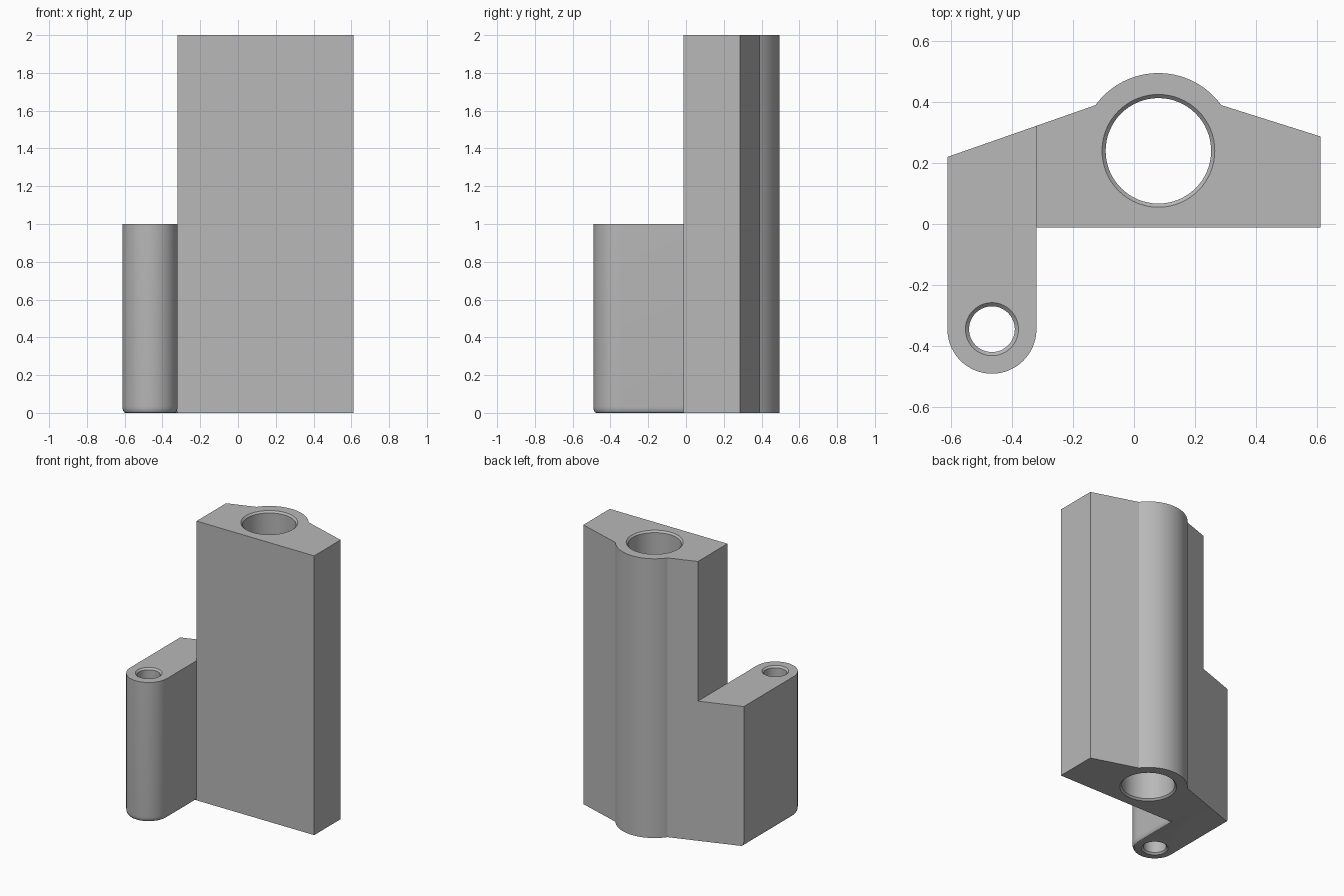
import bpy, bmesh
from math import cos, sin, radians, pi

if "Cube" in bpy.data.objects:
    bpy.data.objects.remove(bpy.data.objects["Cube"], do_unlink=True)

grey = bpy.data.materials.new("plain grey")
grey.use_nodes = True
grey.diffuse_color = (0.48, 0.48, 0.48, 1)
grey.node_tree.nodes["Principled BSDF"].inputs["Base Color"].default_value = grey.diffuse_color


def arc(cx, cy, r, start, end, steps):
    angles = [radians(start + (end - start) * i / steps) for i in range(steps + 1)]
    return [(cx + r * cos(a), cy + r * sin(a)) for a in angles]


def loft(name, layers):
    """Closed solid through a stack of (z, outline) layers."""
    bm = bmesh.new()
    rings = [[bm.verts.new((x, y, z)) for x, y in pts] for z, pts in layers]
    for low, high in zip(rings, rings[1:]):
        for i in range(len(low)):
            j = (i + 1) % len(low)
            bm.faces.new((low[i], low[j], high[j], high[i]))
    bm.faces.new(rings[0][::-1])
    bm.faces.new(rings[-1])
    bmesh.ops.recalc_face_normals(bm, faces=bm.faces[:])
    mesh = bpy.data.meshes.new(name)
    bm.to_mesh(mesh)
    bm.free()
    mesh.materials.append(grey)
    obj = bpy.data.objects.new(name, mesh)
    bpy.context.collection.objects.link(obj)
    return obj


def hole_cutter(name, cx, cy, r, height, flare):
    """Through hole that flares out at both mouths."""
    def circle(radius):
        return arc(cx, cy, radius, 0, 360, 64)[:-1]
    wide, over = r + flare, 0.05
    return loft(name, [(-over, circle(wide)), (0, circle(wide)), (flare, circle(r)),
                       (height - flare, circle(r)), (height, circle(wide)),
                       (height + over, circle(wide))])


LEFT, STEP, RIGHT, FRONT = -0.612, -0.32, 0.612, -0.012
BOSS, PIN = (0.08, 0.24), (-0.466, -0.345)

# Tall block with a rounded boss on its back
outline = [(STEP, FRONT), (RIGHT, FRONT), (RIGHT, 0.287)]
outline += arc(*BOSS, 0.255, 36, 144, 40) + [(STEP, 0.322)]
body = loft("bracket_body", [(0, outline), (2, outline)])


# Short arm with a round end and an eased lower edge
def arm_outline(inset):
    tip = arc(*PIN, 0.146 - inset, 180, 360, 40)
    return [(LEFT + inset, 0.22 + inset * 0.35)] + tip + [
        (STEP - inset, FRONT), (STEP + 0.05, FRONT + 0.03), (STEP + 0.05, 0.3), (STEP, 0.322)]


ease = [(0.034 * (1 - sin(a)), 0.016 * (1 - cos(a)))
        for a in [pi / 2 * i / 4 for i in range(5)]]
layers = [(z, arm_outline(inset)) for z, inset in reversed(ease)]
layers.sort(key=lambda layer: layer[0])
arm = loft("arm", layers + [(1, arm_outline(0))])

# Join the arm and drill both holes
tools = [(arm, 'UNION'),
         (hole_cutter("large_hole_cutter", *BOSS, 0.173, 2, 0.012), 'DIFFERENCE'),
         (hole_cutter("small_hole_cutter", *PIN, 0.075, 1, 0.012), 'DIFFERENCE')]
bpy.context.view_layer.objects.active = body
for tool, operation in tools:
    tool.hide_render = True
    mod = body.modifiers.new(tool.name, 'BOOLEAN')
    mod.operation, mod.object, mod.solver = operation, tool, 'EXACT'
    bpy.ops.object.modifier_apply(modifier=mod.name)
    bpy.data.objects.remove(tool, do_unlink=True)

bpy.ops.object.select_all(action='DESELECT')
body.select_set(True)
bpy.ops.object.shade_smooth_by_angle(angle=radians(28))
